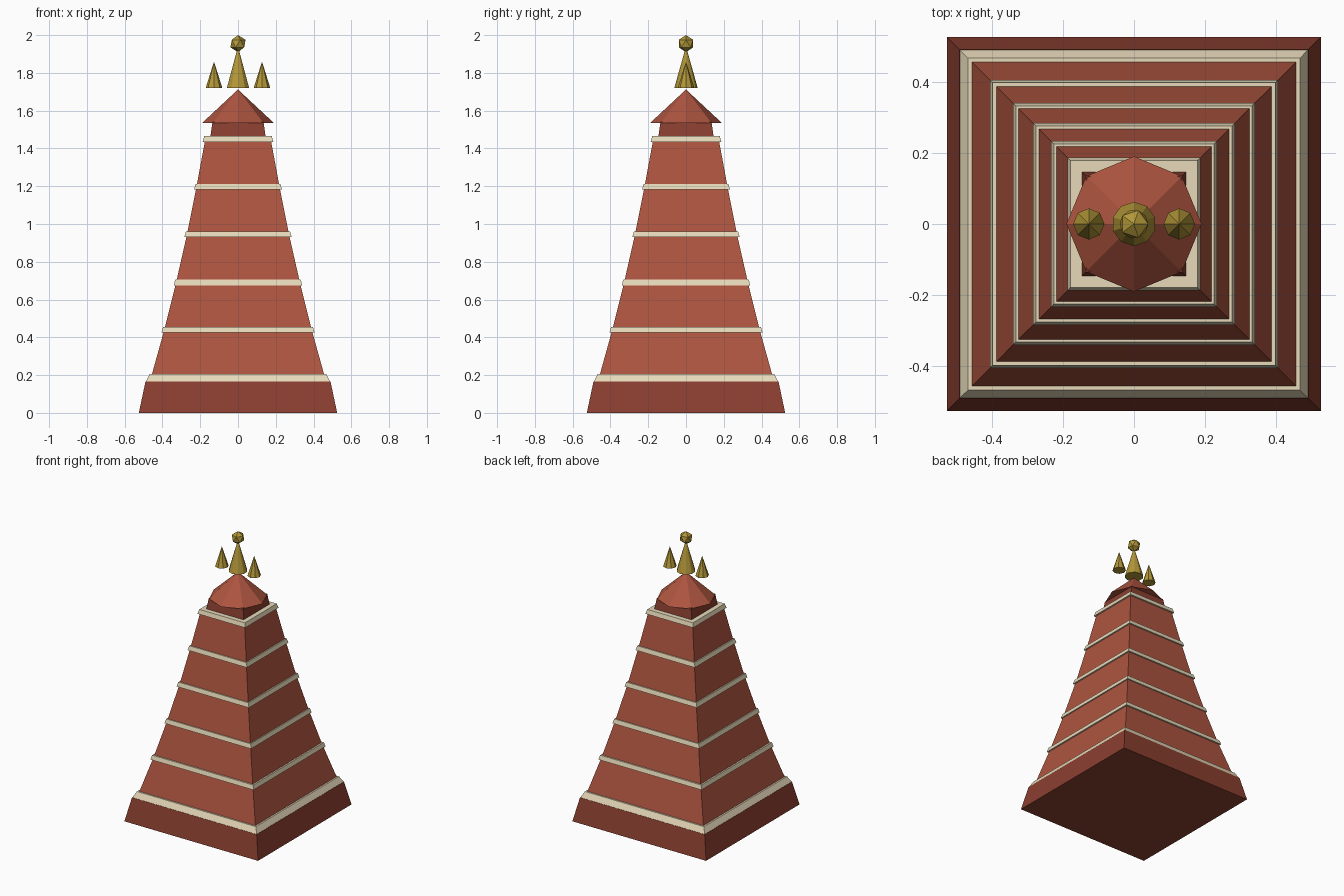
import bpy, math

if "Cube" in bpy.data.objects:
    bpy.data.objects.remove(bpy.data.objects["Cube"])


def material(name, rgb):
    m = bpy.data.materials.new(name)
    m.diffuse_color = (*rgb, 1)
    m.use_nodes = True
    m.node_tree.nodes["Principled BSDF"].inputs["Base Color"].default_value = m.diffuse_color
    return m


BRICK = material("brick", (0.42, 0.09, 0.05))
DARK = material("dark_brick", (0.26, 0.05, 0.03))
CREAM = material("cream", (0.80, 0.70, 0.49))
GOLD = material("gold", (0.45, 0.31, 0.04))


def cone(name, sides, r1, r2, z1, z2, mat, x=0):
    bpy.ops.mesh.primitive_cone_add(vertices=sides, radius1=r1, radius2=r2,
                                    depth=z2 - z1, location=(x, 0, (z1 + z2) / 2))
    ob = bpy.context.object
    ob.name = name
    ob.data.materials.append(mat)
    return ob


def square(name, h1, h2, z1, z2, mat):
    # Four-sided frustum given by its half widths
    k = math.sqrt(2)
    ob = cone(name, 4, h1 * k, h2 * k, z1, z2, mat)
    ob.rotation_euler.z = math.pi / 4
    return ob


# Plinth and its trim
square("plinth", 0.525, 0.49, 0, 0.165, DARK)
square("plinth_trim", 0.49, 0.467, 0.162, 0.205, CREAM)

# Tapering tiers, each capped by a cream band
tier_z = [0.2, 0.44, 0.69, 0.945, 1.197, 1.45]
tier_half = [0.457, 0.390, 0.328, 0.270, 0.220, 0.173]
band_half = [0.405, 0.340, 0.284, 0.233, 0.187]
for i, b in enumerate(band_half):
    z = tier_z[i + 1]
    square(f"tier_{i + 1}", tier_half[i], tier_half[i + 1], tier_z[i], z, BRICK)
    square(f"band_{i + 1}", b, b - 0.008, z - 0.015, z + 0.015, CREAM)

# Neck and eight-sided roof
square("neck", 0.148, 0.135, 1.45, 1.54, DARK)
cone("roof", 8, 0.19, 0, 1.535, 1.712, BRICK)

# Gold finials and ball
cone("centre_finial", 10, 0.062, 0, 1.72, 1.94, GOLD)
for side, x in (("left", -0.127), ("right", 0.127)):
    cone(f"{side}_finial", 8, 0.044, 0, 1.72, 1.86, GOLD, x)
bpy.ops.mesh.primitive_ico_sphere_add(subdivisions=1, radius=0.045, location=(0, 0, 1.955))
ball = bpy.context.object
ball.name = "finial_ball"
ball.data.materials.append(GOLD)
